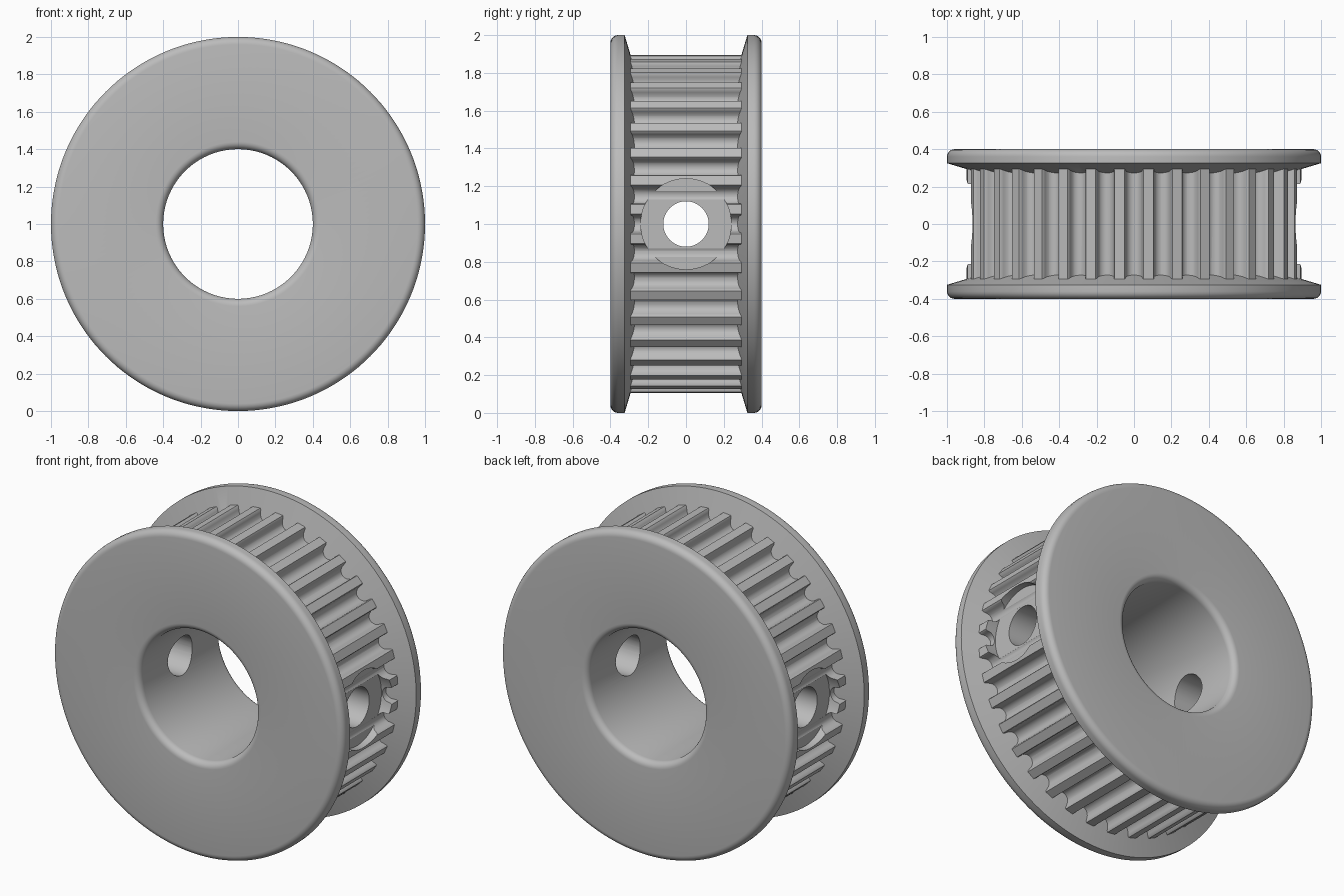
import bpy, bmesh, math
from mathutils import Matrix, Vector

cube = bpy.data.objects.get("Cube")
if cube:
    bpy.data.objects.remove(cube, do_unlink=True)

steel = bpy.data.materials.new("plain grey metal")
steel.use_nodes = True
GREY = (0.5, 0.5, 0.5, 1)
steel.diffuse_color = GREY
steel.node_tree.nodes["Principled BSDF"].inputs["Base Color"].default_value = GREY

CENTRE = Vector((0, 0, 1))
TEETH = 36
TIP = 0.895


def make_object(name, bm):
    bmesh.ops.remove_doubles(bm, verts=bm.verts, dist=1e-5)
    bmesh.ops.recalc_face_normals(bm, faces=bm.faces)
    bmesh.ops.translate(bm, verts=bm.verts, vec=CENTRE)
    mesh = bpy.data.meshes.new(name)
    bm.to_mesh(mesh)
    bm.free()
    mesh.materials.append(steel)
    obj = bpy.data.objects.new(name, mesh)
    bpy.context.collection.objects.link(obj)
    return obj


def fillet(r, y, radius, start, steps=6):
    """Quarter arc of (radius, y) points around a centre."""
    angles = [math.radians(start + 90 * i / steps) for i in range(steps + 1)]
    return [(r + radius * math.cos(a), y + radius * math.sin(a)) for a in angles]


def lathe(name, profile, steps=144):
    """Spin a closed (radius, y) profile around the y axis."""
    bm = bmesh.new()
    verts = [bm.verts.new((r, y, 0)) for r, y in profile]
    edges = [bm.edges.new((v, verts[i - 1])) for i, v in enumerate(verts)]
    bmesh.ops.spin(bm, geom=verts + edges, cent=(0, 0, 0), axis=(0, 1, 0),
                   angle=math.tau, steps=steps, use_duplicate=False)
    return make_object(name, bm)


def toothed_ring(name, inner, half_width):
    """Ring with round-bottomed belt grooves, buried in the body on its inside."""
    groove = [(-0.052, TIP), (-0.047, TIP - 0.008)]
    for i in range(11):
        a = math.pi * (1 + i / 10)
        groove.append((0.045 * math.cos(a), 0.872 + 0.045 * math.sin(a)))
    groove += [(0.047, TIP - 0.008), (0.052, TIP)]
    bm = bmesh.new()
    rows = []
    for k in range(TEETH):
        turn = Matrix.Rotation(math.tau * k / TEETH, 3, 'Y')
        for t, r in groove:
            outer = turn @ Vector((t, 0, r))
            flat = outer.normalized() * inner
            rows.append([bm.verts.new(p + Vector((0, y, 0)))
                         for p, y in ((outer, -half_width), (outer, half_width),
                                      (flat, half_width), (flat, -half_width))])
    for i, row in enumerate(rows):
        prev = rows[i - 1]
        for j in range(4):
            bm.faces.new((prev[j - 1], prev[j], row[j], row[j - 1]))
    return make_object(name, bm)


def side_cylinder(name, radius, x_start, x_end):
    bm = bmesh.new()
    place = Matrix.Translation(((x_start + x_end) / 2, 0, 0)) @ Matrix.Rotation(math.pi / 2, 4, 'Y')
    bmesh.ops.create_cone(bm, cap_ends=True, segments=64, radius1=radius, radius2=radius,
                          depth=abs(x_end - x_start), matrix=place)
    return make_object(name, bm)


def combine(target, tool, operation):
    mod = target.modifiers.new(operation, 'BOOLEAN')
    mod.operation = operation
    mod.solver = 'EXACT'
    mod.object = tool
    bpy.context.view_layer.objects.active = target
    bpy.ops.object.modifier_apply(modifier=mod.name)
    bpy.data.objects.remove(tool, do_unlink=True)


# Flanged body: rounded rims, sloped inner flange faces, rounded bore edges
R = 0.04
half = fillet(1 - R, 0.4 - R, R, 0) + fillet(0.4 + R, 0.4 - R, R, 90)
half = [(0.8, 0.265), (1, 0.325)] + half
profile = half + [(r, -y) for r, y in reversed(half)]
pulley = lathe("flanged_toothed_pulley", profile)

# Belt teeth between the flanges
combine(pulley, toothed_ring("belt_teeth", 0.6, 0.3), 'UNION')

# Set-screw holes with shallow round seats on both sides
for side in (1, -1):
    combine(pulley, side_cylinder("screw_seat", 0.24, side * 0.82, side * 1.1), 'DIFFERENCE')
    combine(pulley, side_cylinder("screw_hole", 0.12, side * 0.2, side * 1.1), 'DIFFERENCE')

bpy.ops.object.select_all(action='DESELECT')
pulley.select_set(True)
bpy.context.view_layer.objects.active = pulley
bpy.ops.object.shade_smooth_by_angle(angle=math.radians(30))
